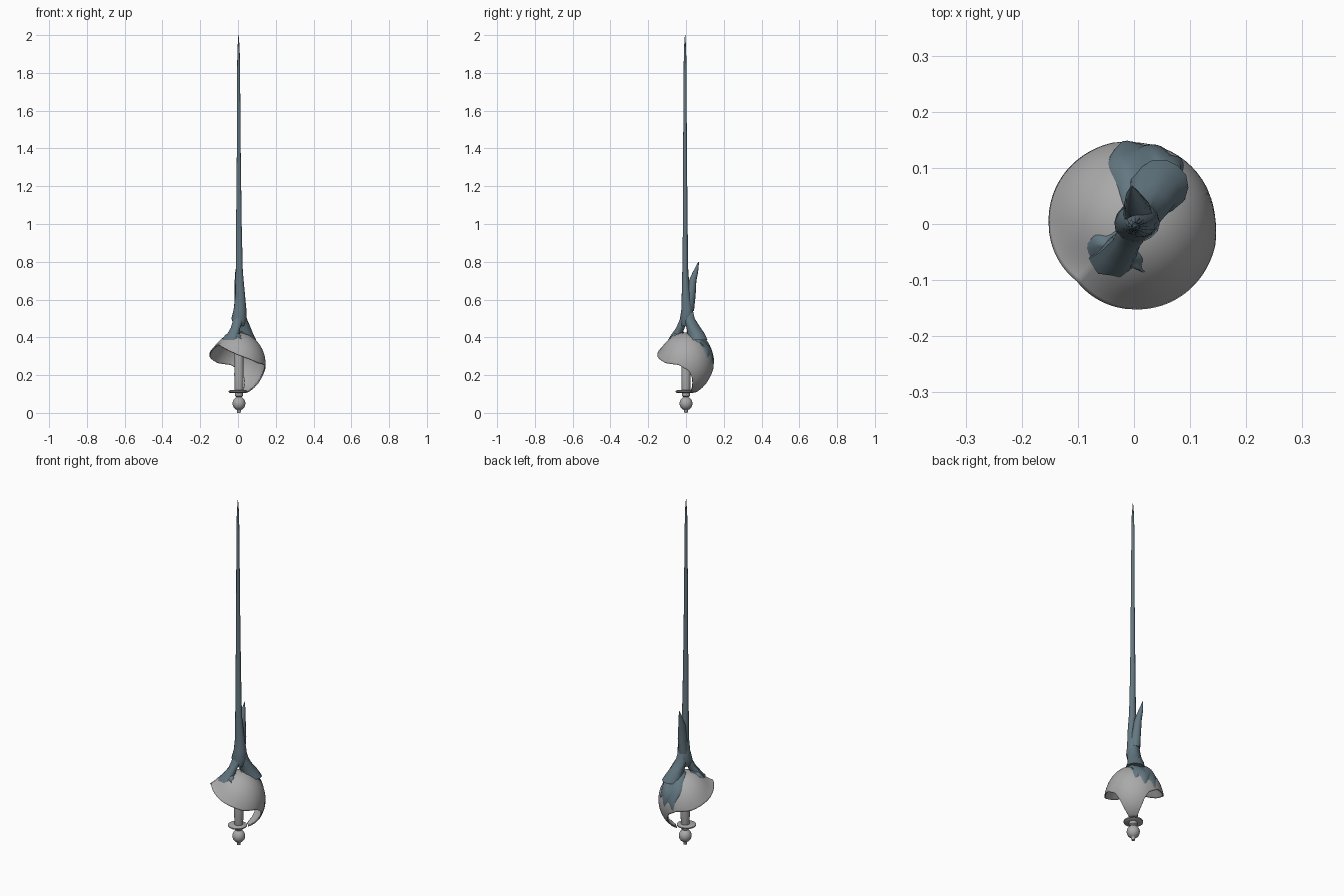
import bpy, bmesh, math, random

if "Cube" in bpy.data.objects:
    bpy.data.objects.remove(bpy.data.objects["Cube"])
random.seed(4)


def material(name, col):
    m = bpy.data.materials.new(name)
    m.diffuse_color = (*col, 1)
    m.use_nodes = True
    m.node_tree.nodes["Principled BSDF"].inputs["Base Color"].default_value = m.diffuse_color
    return m


GREY = material("pale grey metal", (0.40, 0.40, 0.40))
SLATE = material("slate blue growth", (0.125, 0.185, 0.22))


def finish(name, bm, mat, angle=40):
    bmesh.ops.recalc_face_normals(bm, faces=bm.faces)
    me = bpy.data.meshes.new(name)
    bm.to_mesh(me)
    bm.free()
    me.materials.append(mat)
    ob = bpy.data.objects.new(name, me)
    bpy.context.collection.objects.link(ob)
    bpy.ops.object.select_all(action='DESELECT')
    ob.select_set(True)
    bpy.context.view_layer.objects.active = ob
    bpy.ops.object.shade_smooth_by_angle(angle=math.radians(angle))
    return ob


def loft(name, rings, mat, sides=24, jitter=0.0, angle=40):
    """Skin elliptical rings given as (x, y, z, rx, ry), capped at both ends."""
    bm = bmesh.new()
    rows = []
    for x, y, z, rx, ry in rings:
        row = []
        for i in range(sides):
            t = 2 * math.pi * i / sides
            k = 1 + random.uniform(-jitter, jitter)
            row.append(bm.verts.new((x + rx * k * math.cos(t), y + ry * k * math.sin(t), z)))
        rows.append(row)
    for a, b in zip(rows, rows[1:]):
        for i in range(sides):
            j = (i + 1) % sides
            bm.faces.new((a[i], a[j], b[j], b[i]))
    bm.faces.new(rows[0])
    bm.faces.new(rows[-1])
    return finish(name, bm, mat, angle)


def lathe(name, prof, mat, x=0.005):
    return loft(name, [(x, 0, z, r, r) for r, z in prof], mat)


def lerp_table(table, p):
    for a, b in zip(table, table[1:]):
        if p <= b[0]:
            t = (p - a[0]) / (b[0] - a[0])
            return [u + (v - u) * t for u, v in zip(a[1:], b[1:])]
    return table[-1][1:]


def dome(a, az, off=0.0):
    """Point on the guard ellipsoid: a = angle from apex, az = compass angle."""
    a, az = math.radians(a), math.radians(az)
    r = (0.145 + off) * math.sin(a)
    return [r * math.cos(az), r * math.sin(az), 0.26 + (0.165 + off) * math.cos(a)]


# Pommel, collar and grip
ball = [(0.034 * math.sin(t), 0.05 - 0.036 * math.cos(t))
        for t in (math.radians(20 + 140 * i / 12) for i in range(13))]
lathe("pommel", [(0.009, 0), (0.010, 0.014)] + ball + [(0.016, 0.086), (0.021, 0.09), (0.021, 0.104)], GREY)
lathe("grip", [(0.018, 0.10), (0.023, 0.12), (0.025, 0.2), (0.024, 0.28), (0.02, 0.40), (0.015, 0.42)], GREY)
loft("hilt_disc", [(0, -0.005, 0.106, 0.044, 0.044), (0, -0.005, 0.11, 0.05, 0.05),
                   (0, -0.005, 0.116, 0.05, 0.05), (0, -0.005, 0.12, 0.042, 0.042)], GREY, 32)

# Sweeping cup guard: the rim height and flare vary around the diagonal axis
RIM = [(0, 158, 0), (20, 158, 0), (24, 140, 0), (30, 118, 0), (38, 104, 0), (60, 93, .005),
       (90, 90, .008), (135, 75, .012), (180, 56, .024)]
bm = bmesh.new()
N, M = 120, 28
apex = bm.verts.new(dome(0, 0))
rows = []
for j in range(1, M + 1):
    s = j / M
    row = []
    for i in range(N):
        phi = -180 + 360 * i / N
        amax, flare = lerp_table(RIM, abs(phi))
        p = dome(amax * s, 45 + phi)
        f = flare * s ** 5
        p[0] += f * math.cos(math.radians(45 + phi))
        p[1] += f * math.sin(math.radians(45 + phi))
        p[2] += f * 0.5
        row.append(bm.verts.new(p))
    rows.append(row)
for i in range(N):
    bm.faces.new((apex, rows[0][i], rows[0][(i + 1) % N]))
    for a, b in zip(rows, rows[1:]):
        k = (i + 1) % N
        bm.faces.new((a[i], b[i], b[k], a[k]))
guard = finish("cup_guard", bm, GREY, 50)
mod = guard.modifiers.new("thickness", 'SOLIDIFY')
mod.thickness = 0.006
mod.offset = -1


def drape(name, centre, half, a0, reach, thick):
    """Ragged sheet of growth hugging the guard; half and reach are functions."""
    bm = bmesh.new()
    nu, nv = 20, 16
    grid = []
    for i in range(nu + 1):
        u = -1 + 2 * i / nu
        row = []
        for j in range(nv + 1):
            v = j / nv
            a = a0 + (reach(u) - a0) * v
            edge = min(1, 3 * (1 - abs(u)), 3.5 * (1 - v))
            bump = 0.7 + 0.3 * math.sin(5 * u + 3 * v) * math.cos(7 * v)
            off = -0.002 + thick * math.sqrt(max(edge, 0)) * bump
            wob = 3 * math.sin(11 * v + 2 * u)
            row.append(bm.verts.new(dome(a, centre + half(v) * u + wob, off)))
        grid.append(row)
    for a, b in zip(grid, grid[1:]):
        for j in range(nv):
            bm.faces.new((a[j], a[j + 1], b[j + 1], b[j]))
    return finish(name, bm, SLATE, 45)


# Growth spreading over the guard at the back and at the front left
drape("back_growth", 70, lambda v: 55 - 24 * v, 6,
      lambda u: 84 + 14 * u - 9 * u * u + 7 * math.sin(9 * u), 0.013)
drape("front_growth", 240, lambda v: 38 + 8 * v, 10,
      lambda u: 40 - 3 * u + 4 * math.sin(7 * u), 0.013)

# Roots joining the growth to the blade
loft("back_root", [(.045, .065, .385, .052, .05), (.036, .055, .42, .045, .045), (.025, .034, .46, .036, .036),
                   (.014, .016, .50, .033, .033), (.010, .010, .55, .025, .025)], SLATE, 14, .08)
loft("front_root", [(-.036, -.062, .385, .042, .032), (-.028, -.052, .41, .032, .028),
                    (-.012, -.030, .45, .025, .022), (0, -.010, .49, .026, .024),
                    (.005, 0, .53, .02, .02)], SLATE, 14, .08)

# Long tapering blade and its side spike
loft("blade", [(.005, 0, .46, .026, .026), (.005, .003, .50, .041, .036), (.010, .006, .55, .034, .03),
               (.012, 0, .62, .026, .023), (.007, -.004, .75, .019, .016), (.005, -.004, 1.0, .0145, .0125),
               (.004, -.005, 1.4, .0105, .010), (.003, -.005, 1.8, .008, .008),
               (.003, -.005, 1.93, .006, .006), (.003, -.005, 2.0, .001, .001)], SLATE, 14, .04)
loft("side_spike", [(.006, .012, .54, .028, .03), (.006, .025, .62, .024, .026), (.002, .035, .70, .019, .021),
                    (-.002, .05, .745, .013, .014), (-.004, .067, .80, .001, .002)], SLATE, 12, .06)
